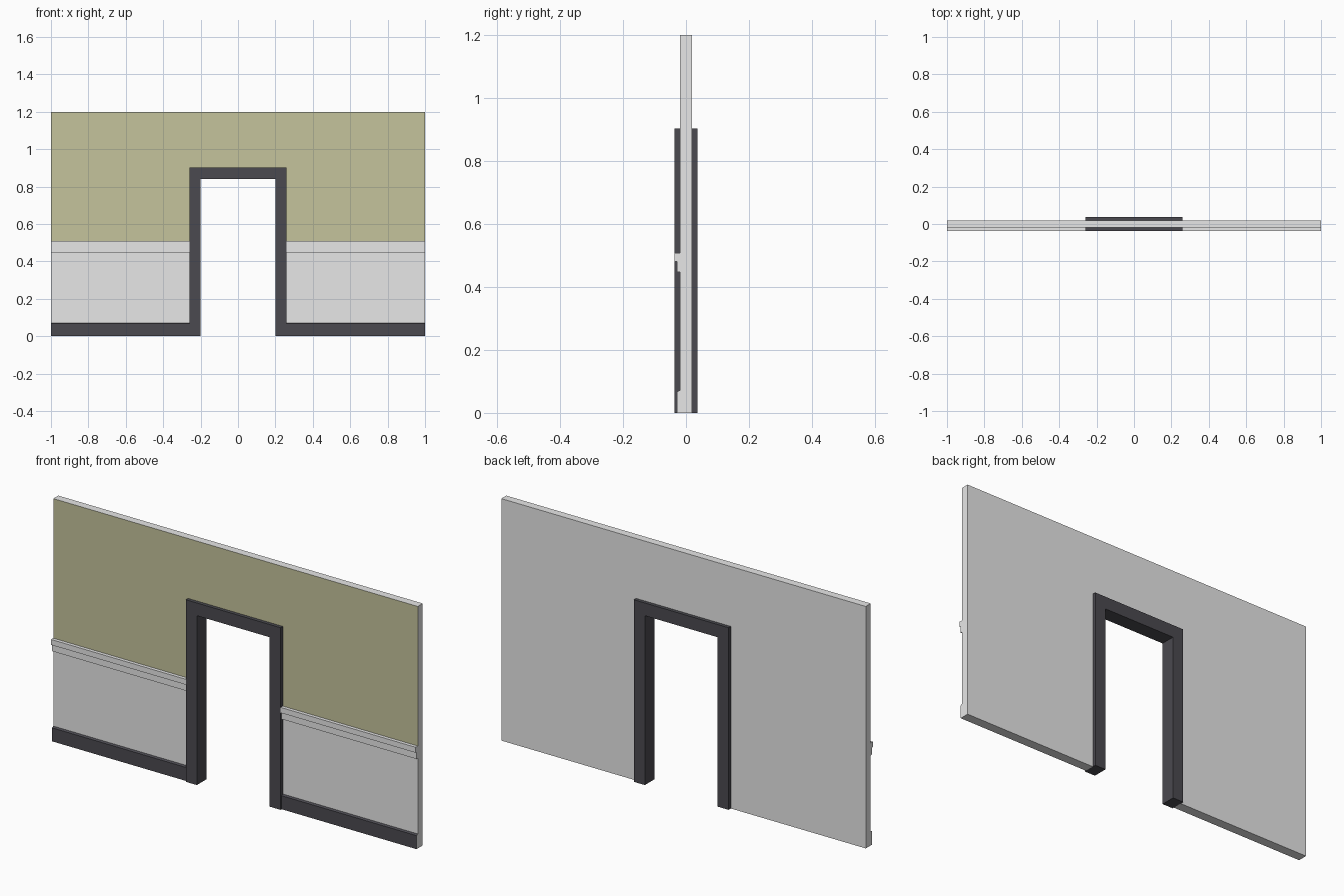
import bpy, bmesh
from mathutils import Vector

if "Cube" in bpy.data.objects:
    bpy.data.objects.remove(bpy.data.objects["Cube"])


def material(name, rgb):
    m = bpy.data.materials.new(name)
    m.diffuse_color = (*rgb, 1)
    m.use_nodes = True
    m.node_tree.nodes["Principled BSDF"].inputs["Base Color"].default_value = m.diffuse_color
    return m


GREY = material("light_grey", (0.8, 0.8, 0.8))
OLIVE = material("olive_wall", (0.555, 0.55, 0.335))
DARK = material("dark_trim", (0.07, 0.068, 0.08))

HALF_W, HEIGHT, WALL_Y = 1.0, 1.2, 0.0195
DOOR_X, DOOR_Z = 0.2, 0.84
FRAME_X, FRAME_Z, FRAME_Y = 0.26, 0.903, 0.037
RAIL_TOP = 0.508


def extrude(name, points, direction, mats, split_z=None, rule=None):
    """Close a profile, push it along a direction, and colour faces by rule."""
    bm = bmesh.new()
    face = bm.faces.new([bm.verts.new(p) for p in points])
    ext = bmesh.ops.extrude_face_region(bm, geom=[face], use_keep_orig=True)
    moved = [v for v in ext["geom"] if isinstance(v, bmesh.types.BMVert)]
    bmesh.ops.translate(bm, verts=moved, vec=Vector(direction))
    if split_z:
        bmesh.ops.bisect_plane(bm, geom=bm.verts[:] + bm.edges[:] + bm.faces[:],
                               plane_co=(0, 0, split_z), plane_no=(0, 0, 1))
    bmesh.ops.recalc_face_normals(bm, faces=bm.faces[:])
    bm.normal_update()
    if rule:
        for f in bm.faces:
            f.material_index = rule(f)
    mesh = bpy.data.meshes.new(name)
    bm.to_mesh(mesh)
    bm.free()
    for m in mats:
        mesh.materials.append(m)
    ob = bpy.data.objects.new(name, mesh)
    bpy.context.collection.objects.link(ob)
    return ob


def arch(outer_x, outer_z, inner_x, inner_z, y):
    """Outline of a panel with a doorway cut up from the floor."""
    return [(x, y, z) for x, z in (
        (-outer_x, 0), (-inner_x, 0), (-inner_x, inner_z), (inner_x, inner_z),
        (inner_x, 0), (outer_x, 0), (outer_x, outer_z), (-outer_x, outer_z))]


def trim(name, profile, mats, rule=None):
    """Moulding run along the right half of the wall, mirrored to the left."""
    ob = extrude(name, [(FRAME_X, y, z) for y, z in profile],
                 (HALF_W - FRAME_X, 0, 0), mats, rule=rule)
    ob.modifiers.new("mirror", 'MIRROR')
    return ob


# Wall, painted olive on the front above the rail
extrude("wall", arch(HALF_W, HEIGHT, FRAME_X, FRAME_Z, -WALL_Y),
        (0, 2 * WALL_Y, 0), [GREY, OLIVE], split_z=RAIL_TOP,
        rule=lambda f: int(f.normal.y < -0.9
                           and f.calc_center_median().z > RAIL_TOP))

# Door frame
extrude("door_frame", arch(FRAME_X, FRAME_Z, DOOR_X, DOOR_Z, -FRAME_Y),
        (0, 2 * FRAME_Y, 0), [DARK])

# Stepped chair rail
trim("chair_rail", [(-WALL_Y, RAIL_TOP), (-0.0365, RAIL_TOP), (-0.0365, 0.481),
                    (-0.029, 0.481), (-0.029, 0.447), (-WALL_Y, 0.447)], [GREY])

# Baseboard with grey ends and underside
trim("baseboard", [(-WALL_Y, 0.0), (-WALL_Y, 0.072), (-0.029, 0.067), (-0.029, 0.0)],
     [DARK, GREY],
     rule=lambda f: int(abs(f.normal.x) > 0.9 or f.normal.z < -0.9))
